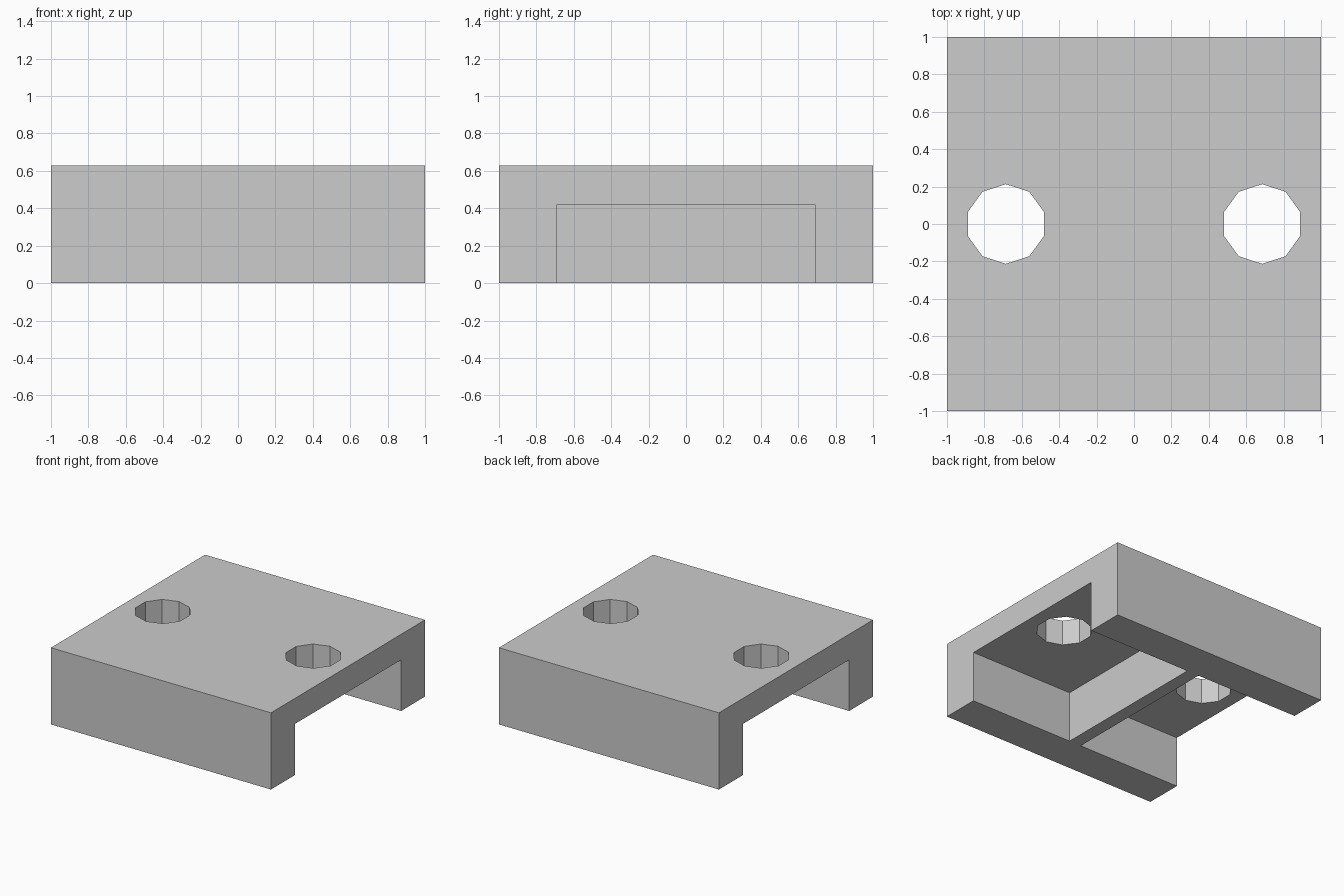
import bpy

old = bpy.data.objects.get("Cube")
if old:
    bpy.data.objects.remove(old, do_unlink=True)

HEIGHT = 0.63
CEILING = 0.42      # underside of the top slab
WALL_Y = 0.69       # inner face of the side walls
RIB = 0.055         # half thickness of the cross rib
HOLE_X, HOLE_R = 0.685, 0.213

grey = bpy.data.materials.new("light_grey")
grey.use_nodes = True
colour = (0.604, 0.604, 0.604, 1)
grey.diffuse_color = colour
grey.node_tree.nodes["Principled BSDF"].inputs["Base Color"].default_value = colour


def box(name, low, high):
    """Axis-aligned box between two corners."""
    centre = [(a + b) / 2 for a, b in zip(low, high)]
    bpy.ops.mesh.primitive_cube_add(size=1, location=centre)
    ob = bpy.context.object
    ob.name = name
    ob.scale = [b - a for a, b in zip(low, high)]
    bpy.ops.object.transform_apply(location=True, rotation=True, scale=True)
    ob.data.materials.append(grey)
    return ob


def cut(target, cutter):
    """Subtract the cutter from the target, then discard it."""
    cutter.hide_render = True
    mod = target.modifiers.new("cut", "BOOLEAN")
    mod.operation = "DIFFERENCE"
    mod.solver = "EXACT"
    mod.object = cutter
    bpy.ops.object.select_all(action="DESELECT")
    bpy.context.view_layer.objects.active = target
    target.select_set(True)
    bpy.ops.object.modifier_apply(modifier=mod.name)
    bpy.data.objects.remove(cutter, do_unlink=True)


# Solid block that becomes the slab, two side walls and the cross rib
body = box("bridge_block", (-1, -1, 0), (1, 1, HEIGHT))

for side in (-1, 1):
    # Pocket open to the end and underside, leaving the middle rib
    x0, x1 = sorted((side * RIB, side * 1.2))
    cut(body, box("pocket_cutter", (x0, -WALL_Y, -0.2), (x1, WALL_Y, CEILING)))

    # Ten-sided hole through the top slab
    bpy.ops.mesh.primitive_cylinder_add(
        vertices=10, radius=HOLE_R, depth=0.6,
        location=(side * HOLE_X, 0, HEIGHT))
    hole = bpy.context.object
    hole.name = "hole_cutter"
    hole.data.materials.append(grey)
    cut(body, hole)

for poly in body.data.polygons:
    poly.use_smooth = False
    poly.material_index = 0
